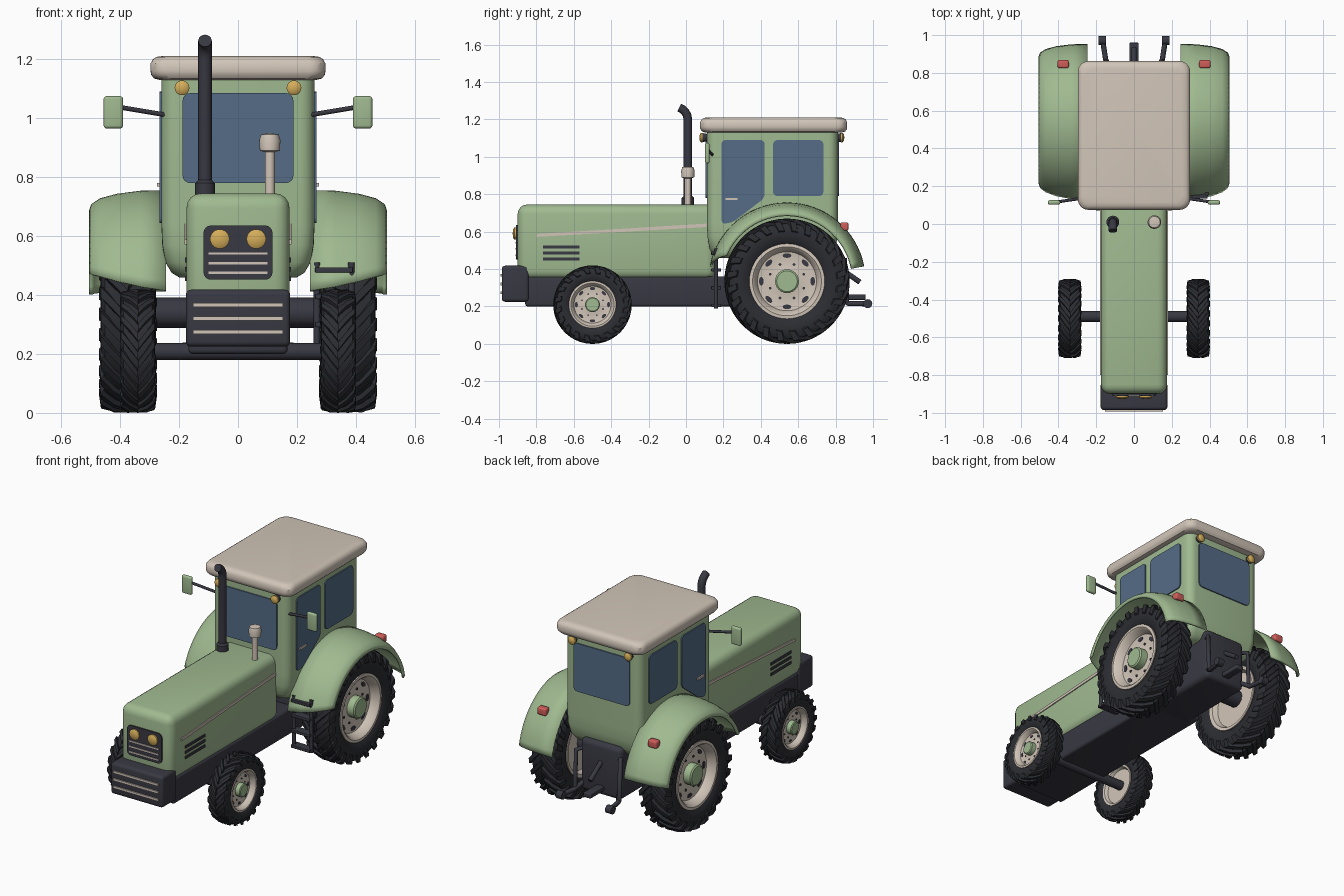
import bpy, bmesh, math
from mathutils import Vector, Matrix

if "Cube" in bpy.data.objects:
    bpy.data.objects.remove(bpy.data.objects["Cube"])


def material(name, *rgb):
    m = bpy.data.materials.new(name)
    m.use_nodes = True
    m.diffuse_color = (*rgb, 1)
    m.node_tree.nodes["Principled BSDF"].inputs["Base Color"].default_value = (*rgb, 1)
    return m


GREEN = material("sage green", .35, .49, .28)
CREAM = material("warm cream", .64, .56, .48)
DARK = material("dark slate", .04, .04, .055)
TYRE = material("tyre rubber", .025, .026, .032)
GLASS = material("blue glass", .09, .15, .24)
AMBER = material("amber lamp", .66, .42, .1)
RED = material("red lamp", .62, .11, .1)


def finish(bm, name, mat, angle=35):
    bmesh.ops.remove_doubles(bm, verts=bm.verts, dist=1e-5)
    bmesh.ops.recalc_face_normals(bm, faces=bm.faces)
    me = bpy.data.meshes.new(name)
    bm.to_mesh(me)
    bm.free()
    me.materials.append(mat)
    me.shade_smooth()
    me.set_sharp_from_angle(angle=math.radians(angle))
    ob = bpy.data.objects.new(name, me)
    bpy.context.collection.objects.link(ob)
    return ob


def box(name, lo, hi, mat, bevel=.01, front_top=None, keep_bottom=False):
    """Bevelled box; front_top lowers the top at the front end."""
    bm = bmesh.new()
    bmesh.ops.create_cube(bm, size=1)
    for v in bm.verts:
        v.co = Vector([(h if c > 0 else l) for c, l, h in zip(v.co, lo, hi)])
        if front_top and v.co.z == hi[2] and v.co.y == lo[1]:
            v.co.z = front_top
    edges = [e for e in bm.edges
             if not (keep_bottom and all(v.co.z == lo[2] for v in e.verts))]
    bmesh.ops.bevel(bm, geom=edges, offset=bevel, segments=4, profile=.5,
                    affect='EDGES', clamp_overlap=True)
    return finish(bm, name, mat)


def plate(name, pts, place, mat, thick=.008, rounding=.0):
    """Flat rounded panel; place maps (u, v, depth) to a 3D point."""
    bm = bmesh.new()
    bm.faces.new([bm.verts.new((u, v, 0)) for u, v in pts])
    if rounding:
        bmesh.ops.bevel(bm, geom=bm.verts[:], offset=rounding, segments=4,
                        profile=.5, affect='VERTICES')
    ext = bmesh.ops.extrude_face_region(bm, geom=bm.faces[:])
    for v in ext["geom"]:
        if isinstance(v, bmesh.types.BMVert):
            v.co.z = thick
    for v in bm.verts:
        v.co = place(*v.co)
    return finish(bm, name, mat)


def rect(u0, v0, u1, v1):
    return [(u0, v0), (u1, v0), (u1, v1), (u0, v1)]


def loft(name, rings, mat):
    bm = bmesh.new()
    loops = [[bm.verts.new(p) for p in ring] for ring in rings]
    n = len(loops[0])
    for a, b in zip(loops, loops[1:]):
        for i in range(n):
            bm.faces.new((a[i], a[(i + 1) % n], b[(i + 1) % n], b[i]))
    bm.faces.new(loops[0])
    bm.faces.new(loops[-1])
    return finish(bm, name, mat)


def round_ring(z, hx, y0, y1, r):
    ring = []
    for k, (cx, cy) in enumerate([(hx - r, y1 - r), (r - hx, y1 - r),
                                  (r - hx, y0 + r), (hx - r, y0 + r)]):
        for i in range(7):
            a = (k + i / 6) * math.pi / 2
            ring.append((cx + r * math.cos(a), cy + r * math.sin(a), z))
    return ring


def lathe(name, profile, origin, axis, mat, steps=48):
    """Spin (distance along axis, radius) pairs round an axis."""
    rot = Vector((0, 0, 1)).rotation_difference(Vector(axis)).to_matrix()
    bm = bmesh.new()
    rings = [[bm.verts.new(Vector(origin) + rot @ Vector(
        (r * math.cos(i * math.tau / steps), r * math.sin(i * math.tau / steps), d)))
        for i in range(steps)] for d, r in profile]
    for a, b in zip(rings, rings[1:]):
        for i in range(steps):
            j = (i + 1) % steps
            bm.faces.new((a[i], a[j], b[j], b[i]))
    bmesh.ops.dissolve_degenerate(bm, edges=bm.edges, dist=1e-6)
    return finish(bm, name, mat)


def rod(name, pts, radius, mat=DARK, smooth=False):
    cu = bpy.data.curves.new(name, 'CURVE')
    cu.dimensions, cu.bevel_depth, cu.use_fill_caps = '3D', radius, True
    cu.bevel_resolution = 4
    sp = cu.splines.new('POLY')
    sp.points.add(len(pts) - 1)
    for p, co in zip(sp.points, pts):
        p.co = (*co, 1)
    sp.use_smooth = True
    cu.materials.append(mat)
    ob = bpy.data.objects.new(name, cu)
    bpy.context.collection.objects.link(ob)
    return ob


def wheel(name, side, cx, cy, R, w, lugs):
    c, axis = (side * cx, cy, R), (side, 0, 0)
    half = [(.7, .57), (.9, .64), (.97, .76), (.93, .86), (.8, .92), (.4, .94)]
    lathe(name + "_tyre", [(-x * w, r * R) for x, r in half] +
          [(x * w, r * R) for x, r in reversed(half)], c, axis, TYRE)
    # chevron tread bars wrapping over the shoulder
    bm = bmesh.new()
    path = [(0, .92, 0, 1, 0), (.5, .92, .5, .995, .6),
            (.82, .89, .95, .955, 1.15), (.92, .78, 1.02, .81, 1.35)]
    pitch = math.tau / lugs
    for k in range(lugs):
        for s in (1, -1):
            rows = []
            for bx, br, tx, tr, t in path:
                a = (k + t + (.25 * s)) * pitch
                rows.append([bm.verts.new((c[0] + s * x * w, cy - r * R * math.cos(a + d * pitch),
                                           R + r * R * math.sin(a + d * pitch)))
                             for x, r, d in ((bx, br, -.27), (tx, tr, -.2),
                                             (tx, tr, .2), (bx, br, .27))])
            for p, q in zip(rows, rows[1:]):
                for i in range(4):
                    bm.faces.new((p[i], p[(i + 1) % 4], q[(i + 1) % 4], q[i]))
            bm.faces.new(rows[0])
            bm.faces.new(rows[-1])
    finish(bm, name + "_tread", TYRE)
    # dished rim, hub cap, slots and bolts
    lathe(name + "_rim", [(d * w, r * R) for d, r in (
        (-.5, 0), (-.5, .5), (-.82, .54), (-.86, .6), (.86, .6), (.88, .55), (.8, .52),
        (.35, .47), (.25, .3), (.32, .22), (.32, 0))], c, axis, CREAM)
    lathe(name + "_hub", [(d * w, r * R) for d, r in (
        (.2, 0), (.2, .19), (.78, .19), (.85, .165), (.85, 0))], c, axis, GREEN, 24)
    bm = bmesh.new()
    for k in range(16):
        slot = k % 2 == 0
        r = R * (.41 if slot else .29)
        m = (Matrix.Translation(c) @ Matrix.Rotation(k * math.tau / 16, 4, 'X')
             @ Matrix.Translation((side * w * .31, 0, r)) @ Matrix.Rotation(math.pi / 2, 4, 'Y')
             @ Matrix.Diagonal((.038, .07, 1, 1) if slot else (.022, .022, 1, 1)))
        bmesh.ops.create_cone(bm, cap_ends=True, segments=12, radius1=R, radius2=R,
                              depth=.05 * w, matrix=m)
    finish(bm, name + "_slots", DARK)


# bonnet, chassis and nose weight
box("bonnet", (-.175, -.9, .345), (.175, .16, .745), GREEN, .05, .68, True)
box("chassis", (-.168, -.86, .2), (.168, .4, .36), DARK, .015)
box("gearbox", (-.14, .3, .2), (.14, .83, .52), DARK, .03)
box("front_bumper", (-.177, -.985, .225), (.177, -.84, .418), DARK, .018)


def facing(y):
    return lambda u, v, d: Vector((u, y - d, v))


plate("grille_panel", rect(-.117, .452, .117, .636), facing(-.899), DARK, .009, .025)
for i in range(3):
    z = .475 + .033 * i
    plate("grille_bar", rect(-.1, z - .004, .1, z + .004), facing(-.905), CREAM, .007)
    z = .274 + .046 * i
    plate("bumper_bar", rect(-.153, z - .007, .153, z + .007), facing(-.984), CREAM)

# cab and roof
loft("cab", [round_ring(z, .26 - i, .112 + i, .812 - i, .05) for z, i in (
    (.46, .06), (.475, .035), (.51, .014), (.57, .003), (.64, 0), (1.15, 0))], GREEN)
loft("roof", [round_ring(z, .297 - i, .075 + i, .862 - i, .055) for z, i in (
    (1.13, .03), (1.135, .012), (1.148, .002), (1.16, 0), (1.185, 0), (1.2, .008),
    (1.208, .02), (1.211, .04))], CREAM)
plate("windscreen", rect(-.188, .78, .188, 1.085), facing(.113), GLASS, .008, .025)
plate("rear_window", rect(-.19, .79, .19, 1.085), lambda u, v, d: Vector((u, .811 + d, v)),
      GLASS, .008, .025)

# exhaust and air intake
lathe("exhaust_base", [(0, 0), (0, .034), (.07, .034), (.08, .024), (.08, 0)],
      (-.112, .01, .71), (0, 0, 1), DARK, 24)
rod("exhaust_pipe", [(-.112, .01, .72), (-.112, .01, 1.2), (-.112, .006, 1.222),
                     (-.112, -.004, 1.24), (-.112, -.018, 1.254), (-.112, -.036, 1.263)], .023)
lathe("air_intake", [(0, 0), (0, .017), (.165, .017), (.17, .034), (.205, .036),
                     (.225, .03), (.23, 0)], (.108, .01, .72), (0, 0, 1), CREAM, 24)

# axles
for name, y, z, r in (("front_axle", -.49, .208, .029), ("rear_axle", .54, .34, .052)):
    rod(name, [(-.33, y, z), (.33, y, z)], r)

# boarding ladder on the left
for x in (.268, .385):
    rod("ladder_post", [(x, .16, .19), (x, .16, .51)], .011)
for z in (.205, .3, .395, .485):
    box("ladder_step", (.262, .135, z - .009), (.39, .188, z + .009), DARK, .003)

# drawbar
box("drawbar", (-.025, .8, .235), (.025, .96, .265), DARK, .006)
rod("top_link", [(0, .8, .42), (0, .93, .33)], .014)

for s, label in ((1, "left"), (-1, "right")):
    wheel("front_" + label, s, .34, -.5, .21, .06, 20)
    wheel("rear_" + label, s, .373, .54, .335, .097, 24)

    def flank(x):
        return lambda u, v, d: Vector((s * (x + d), u, v))

    # side glass, trim and vents
    plate("door_window", [(.19, .64), (.25, .65), (.42, .78), (.42, 1.09), (.19, 1.09)],
          flank(.259), GLASS, .008, .022)
    plate("side_window", rect(.465, .79, .735, 1.09), flank(.259), GLASS, .008, .025)
    plate("door_handle", rect(.21, .768, .275, .78), flank(.266), CREAM, .009)
    plate("bonnet_trim", [(-.8, .572), (.11, .625), (.11, .643), (-.8, .588)],
          flank(.174), CREAM, .007)
    for i in range(3):
        z = .455 + .032 * i
        plate("bonnet_vent", rect(-.765, z - .008, -.57, z + .008), flank(.174), DARK, .006)

    # curved mudguard
    bm = bmesh.new()
    rows = []
    for x, r, skew in ((.245, .415, 0), (.33, .413, 2), (.41, .403, 5), (.465, .388, 8),
                       (.493, .37, 10), (.5, .35, 12)):
        angles = [math.radians(11 + (158 - skew) * i / 32) for i in range(33)]
        rows.append([bm.verts.new((s * x, .54 + r * math.cos(a), .335 + r * math.sin(a)))
                     for a in angles])
    for p, q in zip(rows, rows[1:]):
        for i in range(32):
            bm.faces.new((p[i], p[i + 1], q[i + 1], q[i]))
    guard = finish(bm, label + "_mudguard", GREEN, 50)
    mod = guard.modifiers.new("thickness", 'SOLIDIFY')
    mod.thickness, mod.offset = .012, 0
    box("tail_lamp", (s * .375 - .03, .825, .605), (s * .375 + .03, .868, .65), RED, .01)

    # lamps
    for name, y, d, z, x, r in (("headlamp", -.9, -1, .59, .062, .033),
                                ("front_work_lamp", .098, -1, 1.103, .19, .025),
                                ("rear_work_lamp", .82, 1, 1.103, .19, .025)):
        lathe(name + "_shell", [(-.015, 0), (-.015, r * .8), (.015, r), (.015, 0)],
              (s * x, y, z), (0, d, 0), DARK, 24)
        lathe(name, [(.01, 0), (.01, r), (.018, r), (.024, r * .7), (.027, 0)],
              (s * x, y, z), (0, d, 0), AMBER, 24)

    # mirrors
    rod("mirror_arm", [(s * .25, .14, 1.012), (s * .4, .118, 1.037)], .008)
    box("mirror", (s * .423 - .033, .102, .965), (s * .423 + .033, .126, 1.075), GREEN, .011)

    # hitch arms
    rod("hitch_arm", [(s * .09, .76, .29), (s * .15, .87, .215), (s * .168, .985, .215)], .014)
    lathe("hitch_ball", [(-.02, 0), (-.02, .024), (.02, .024), (.02, 0)],
          (s * .168, .972, .215), (1, 0, 0), DARK, 20)
    rod("lift_arm", [(s * .08, .74, .47), (s * .15, .85, .45), (s * .15, .86, .22)], .013)
